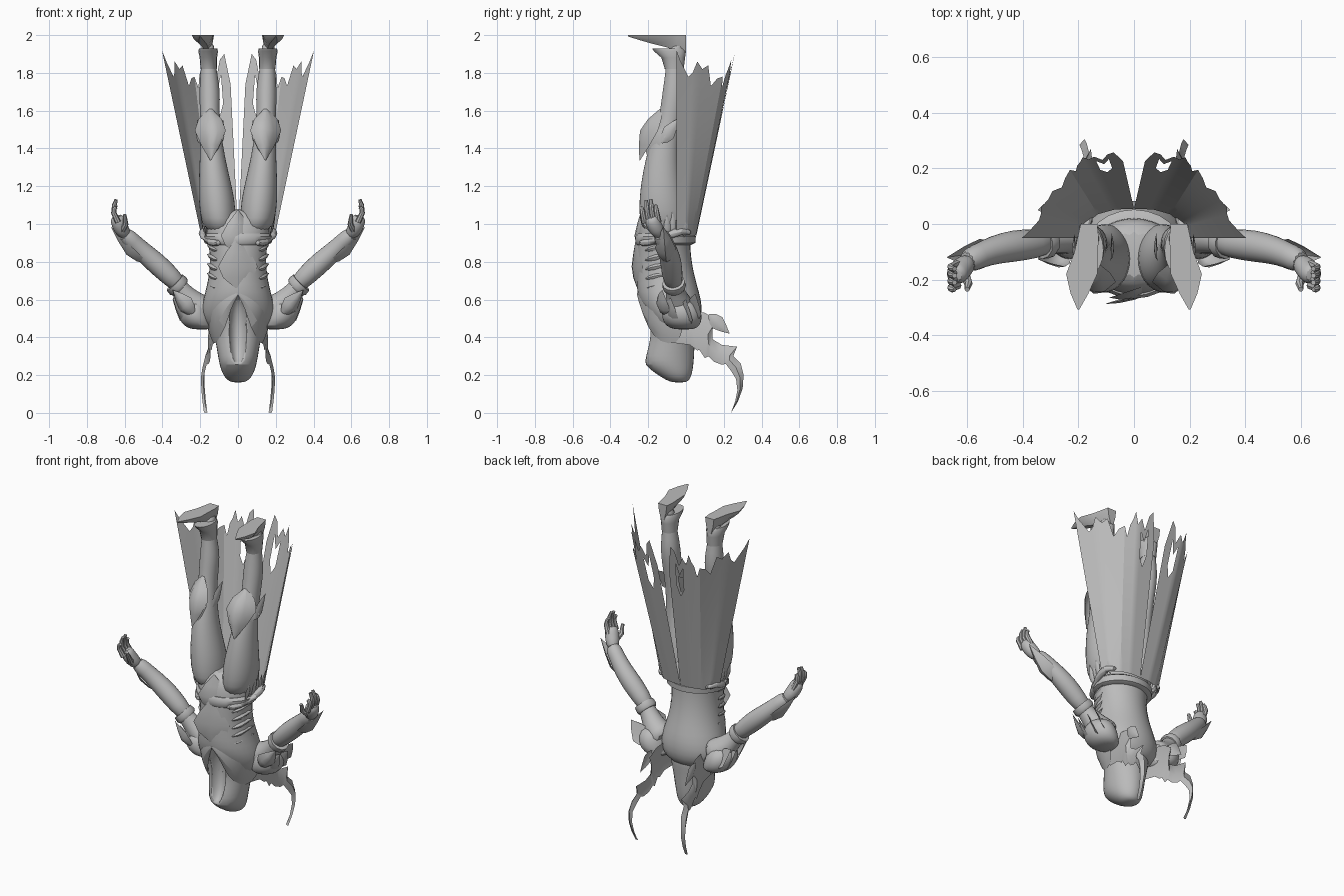
import bpy, bmesh, math, random
from mathutils import Vector

random.seed(4)
GREY = bpy.data.materials.new("stone_grey")
GREY.diffuse_color = (0.5, 0.5, 0.5, 1)


def finish(name, bm, mirror=False, subsurf=0, smooth=True, angle=40):
    bmesh.ops.recalc_face_normals(bm, faces=bm.faces)
    me = bpy.data.meshes.new(name)
    bm.to_mesh(me)
    bm.free()
    ob = bpy.data.objects.new(name, me)
    bpy.context.collection.objects.link(ob)
    me.materials.append(GREY)
    if subsurf:
        ob.modifiers.new("Smooth", 'SUBSURF').levels = subsurf
        ob.modifiers["Smooth"].render_levels = subsurf
    if mirror:
        m = ob.modifiers.new("Mirror", 'MIRROR')
        m.use_mirror_merge = False
    if smooth:
        bpy.ops.object.select_all(action='DESELECT')
        ob.select_set(True)
        bpy.context.view_layer.objects.active = ob
        bpy.ops.object.shade_smooth_by_angle(angle=math.radians(angle))
    return ob


def skin(bm, rings, cap=True):
    """Join closed rings of points into a skin."""
    vs = [[bm.verts.new(p) for p in r] for r in rings]
    n = len(vs[0])
    for a, b in zip(vs, vs[1:]):
        for i in range(n):
            bm.faces.new((a[i], a[(i + 1) % n], b[(i + 1) % n], b[i]))
    if cap:
        bm.faces.new(vs[0])
        bm.faces.new(vs[-1])


def column(name, rows, sides=16, **kw):
    """Upright loft; rows are (z, centre x, half width, front y, back y)."""
    bm = bmesh.new()
    rings = []
    for z, cx, hw, f, b in rows:
        t = [2 * math.pi * i / sides for i in range(sides)]
        rings.append([(cx + hw * math.cos(a), (f + b) / 2 + (b - f) / 2 * math.sin(a), z) for a in t])
    skin(bm, rings)
    return finish(name, bm, **kw)


def tube(name, rows, sides=12, cap=True, **kw):
    """Round loft along a path; rows are (x, y, z, radius)."""
    bm = bmesh.new()
    pts = [Vector(r[:3]) for r in rows]
    rings = []
    for i, r in enumerate(rows):
        t = (pts[min(i + 1, len(pts) - 1)] - pts[max(i - 1, 0)]).normalized()
        ref = Vector((0, 1, 0)) if abs(t.y) < 0.9 else Vector((0, 0, 1))
        u = t.cross(ref).normalized()
        v = t.cross(u)
        rings.append([pts[i] + r[3] * (u * math.cos(k * 2 * math.pi / sides) + v * math.sin(k * 2 * math.pi / sides))
                      for k in range(sides)])
    skin(bm, rings, cap)
    return finish(name, bm, **kw)


def sheet(name, rows, **kw):
    """Thin cloth from rows of points."""
    bm = bmesh.new()
    vs = [[bm.verts.new(p) for p in r] for r in rows]
    for a, b in zip(vs, vs[1:]):
        for i in range(len(a) - 1):
            bm.faces.new((a[i], a[i + 1], b[i + 1], b[i]))
    return finish(name, bm, **kw)


def leaf(name, base, tip, side, bulge, **kw):
    """Pointed plate with a raised central ridge."""
    base, tip, side, bulge = map(Vector, (base, tip, side, bulge))
    rows = []
    for t, w in ((0, 0.12), (0.2, 0.75), (0.42, 1), (0.7, 0.6), (1, 0.02)):
        c = base.lerp(tip, t)
        rows.append([c + side * w * s + bulge * w * (1 - s * s) for s in (-1, -0.5, 0, 0.5, 1)])
    return sheet(name, rows, **kw)


# Torso and hood, hollowed by the face opening
torso = column("torso", [
    (0.42, 0, 0.10, -0.15, 0.03), (0.46, 0, 0.17, -0.18, 0.07), (0.52, 0, 0.20, -0.215, 0.09),
    (0.60, 0, 0.19, -0.26, 0.085), (0.68, 0, 0.165, -0.265, 0.06), (0.78, 0, 0.15, -0.262, 0.035),
    (0.88, 0, 0.155, -0.262, 0.025), (0.96, 0, 0.175, -0.255, 0.025), (1.03, 0, 0.17, -0.24, 0.02),
    (1.08, 0, 0.09, -0.2, -0.02)], subsurf=1)
hood = column("hood", [
    (0.16, 0, 0.03, -0.07, -0.0), (0.175, 0, 0.062, -0.11, 0.02), (0.21, 0, 0.085, -0.165, 0.035),
    (0.255, 0, 0.1, -0.225, 0.042), (0.30, 0, 0.108, -0.222, 0.046), (0.36, 0, 0.118, -0.208, 0.048),
    (0.42, 0, 0.13, -0.195, 0.052), (0.50, 0, 0.145, -0.205, 0.06), (0.57, 0, 0.12, -0.24, 0.0),
    (0.61, 0, 0.05, -0.25, -0.05)], subsurf=1)
bm = bmesh.new()
bmesh.ops.create_uvsphere(bm, u_segments=20, v_segments=14, radius=1)
for v in bm.verts:
    v.co = (v.co.x * 0.055, v.co.y * 0.09 - 0.235, v.co.z * 0.185 + 0.44)
cutter = finish("face_cutter", bm)
cutter.hide_render = True
cutter.hide_set(True)
for ob in (torso, hood):
    b = ob.modifiers.new("Opening", 'BOOLEAN')
    b.object, b.solver = cutter, 'EXACT'

# Collar folds either side of the face, running into the ragged scarf tails
sheet("collar_fold", [
    [(0, -0.258, 0.64), (0, -0.262, 0.63), (0, -0.255, 0.62)],
    [(0.085, -0.24, 0.60), (0.06, -0.25, 0.56), (0.04, -0.23, 0.55)],
    [(0.135, -0.19, 0.54), (0.10, -0.215, 0.48), (0.065, -0.205, 0.45)],
    [(0.165, -0.1, 0.50), (0.145, -0.13, 0.43), (0.115, -0.14, 0.37)],
    [(0.17, 0.0, 0.52), (0.16, -0.02, 0.44), (0.13, -0.04, 0.36)]], mirror=True, subsurf=1)
TAIL = [(-0.08, 0.50, -0.06, 0.37, 0.13), (0.04, 0.54, 0.02, 0.36, 0.14), (0.10, 0.53, 0.06, 0.33, 0.145),
        (0.16, 0.49, 0.07, 0.335, 0.15), (0.14, 0.44, 0.10, 0.29, 0.15), (0.14, 0.39, 0.12, 0.30, 0.15),
        (0.19, 0.36, 0.15, 0.27, 0.155), (0.27, 0.35, 0.19, 0.255, 0.165), (0.25, 0.30, 0.21, 0.26, 0.17),
        (0.29, 0.26, 0.24, 0.22, 0.18), (0.305, 0.20, 0.265, 0.18, 0.188), (0.30, 0.13, 0.272, 0.12, 0.186),
        (0.275, 0.06, 0.26, 0.06, 0.18), (0.24, 0.003, 0.238, 0.0, 0.172)]
sheet("scarf_tail", [[(x - 0.01, a, b), (x + 0.008, (a + c) / 2, (b + d) / 2), (x - 0.005, c, d)]
                     for a, b, c, d, x in TAIL], mirror=True)
leaf("scarf_upper_shred", (0.15, 0.12, 0.52), (0.155, 0.23, 0.42), (0, 0.025, 0.03), (0.01, 0, 0), mirror=True)

# Legs, boots and feet
column("leg", [
    (0.95, 0.09, 0.08, -0.23, 0.0), (1.03, 0.105, 0.095, -0.25, 0.005), (1.12, 0.112, 0.098, -0.25, -0.005),
    (1.22, 0.123, 0.087, -0.24, -0.025), (1.35, 0.135, 0.068, -0.215, -0.04), (1.46, 0.143, 0.058, -0.18, -0.035),
    (1.54, 0.147, 0.052, -0.15, -0.025), (1.62, 0.15, 0.054, -0.135, -0.012), (1.70, 0.15, 0.056, -0.125, -0.002),
    (1.78, 0.153, 0.048, -0.113, -0.008), (1.85, 0.157, 0.038, -0.105, -0.02), (1.92, 0.16, 0.036, -0.1, -0.015),
    (1.96, 0.16, 0.034, -0.08, -0.01)], mirror=True, subsurf=1)
column("boot_cuff", [(1.82, 0.155, 0.043, -0.112, -0.012), (1.88, 0.157, 0.046, -0.13, -0.005),
                     (1.915, 0.158, 0.052, -0.17, -0.0), (1.93, 0.158, 0.048, -0.18, -0.01)], mirror=True)
bm = bmesh.new()
FOOT = [(0.0, 0.162, 0.03, 1.905), (-0.05, 0.165, 0.038, 1.91), (-0.10, 0.172, 0.042, 1.935),
        (-0.18, 0.188, 0.056, 1.955), (-0.25, 0.196, 0.032, 1.975), (-0.308, 0.2, 0.003, 1.993)]
skin(bm, [[(x - w, y, 2), (x + w, y, 2), (x + w * 0.8, y, (z + 2) / 2), (x + w * 0.35, y, z),
           (x - w * 0.35, y, z), (x - w * 0.8, y, (z + 2) / 2)] for y, x, w, z in FOOT])
finish("foot", bm, mirror=True, angle=30)

# Knee guards: front shield plus side fins
leaf("knee_guard", (0.148, -0.13, 1.61), (0.145, -0.245, 1.335), (0.082, 0.03, 0), (0, -0.065, 0.0), mirror=True)
leaf("knee_guard_lower", (0.148, -0.13, 1.55), (0.145, -0.2, 1.34), (0.075, 0.05, 0), (0, -0.05, 0), mirror=True)
for s, tag in ((1, "outer"), (-1, "inner")):
    x = 0.147 + s * 0.062
    leaf("knee_fin_" + tag, (x, -0.13, 1.43), (x + s * 0.005, -0.035, 1.56), (0, 0.025, -0.03),
         (s * 0.012, 0, 0), mirror=True)

# Arms, bracers, bands
tube("upper_arm", [(0.15, -0.02, 0.53, 0.085), (0.21, -0.03, 0.55, 0.085), (0.26, -0.045, 0.6, 0.065),
                   (0.3, -0.06, 0.65, 0.048), (0.35, -0.07, 0.71, 0.05)], mirror=True, subsurf=1)
tube("forearm", [(0.30, -0.06, 0.665, 0.045), (0.36, -0.072, 0.725, 0.056), (0.43, -0.078, 0.79, 0.06),
                 (0.50, -0.092, 0.85, 0.054), (0.56, -0.115, 0.91, 0.046), (0.61, -0.14, 0.955, 0.047)],
     mirror=True, subsurf=1)
tube("elbow_band", [(0.305, -0.06, 0.66, 0.055), (0.315, -0.062, 0.67, 0.063), (0.335, -0.066, 0.69, 0.06)], mirror=True)
leaf("bracer_plate", (0.47, -0.1, 0.79), (0.672, -0.12, 0.985), (0.0, 0.055, 0.0), (0.035, 0, -0.035), mirror=True)

# Layered shoulder plates with pointed tips
column("shoulder_cap", [(0.44, 0.19, 0.05, -0.06, 0.04), (0.46, 0.205, 0.085, -0.11, 0.075),
                        (0.50, 0.225, 0.09, -0.13, 0.088), (0.55, 0.235, 0.085, -0.13, 0.08),
                        (0.60, 0.235, 0.06, -0.1, 0.04)], mirror=True, subsurf=1)
for i, (y, z, h) in enumerate([(-0.14, 0.6, 0.07), (-0.09, 0.56, 0.04), (0.0, 0.55, 0.04), (0.055, 0.58, 0.05)]):
    leaf(f"shoulder_plate_{i + 1}", (0.23, y * 0.8, z - 0.08), (0.345, y * 0.9, z + 0.05),
         (0.03, 0.035, -0.035), (0.01, y * 0.2, -0.02), mirror=True)

# Hands
tube("palm", [(0.59, -0.13, 0.935, 0.033), (0.62, -0.16, 0.975, 0.043), (0.637, -0.18, 1.02, 0.042),
              (0.645, -0.185, 1.045, 0.03)], mirror=True, subsurf=1)
for i in range(4):
    y, top = -0.145 - 0.025 * i, (1.10, 1.13, 1.125, 1.09)[i]
    tube(f"finger_{i + 1}", [(0.635, y, 1.01, 0.016), (0.658, y - 0.01, 1.06, 0.014),
                             (0.655, y - 0.014, (1.07 + top) / 2, 0.012), (0.645, y - 0.016, top, 0.009)],
         sides=8, mirror=True)
tube("thumb", [(0.61, -0.18, 0.97, 0.019), (0.595, -0.215, 1.0, 0.015), (0.6, -0.235, 1.05, 0.009)], sides=8, mirror=True)

# Waist: belt, front tabards, hip straps and feather tufts
column("belt", [(0.89, 0, 0.155, -0.262, 0.03), (0.90, 0, 0.178, -0.268, 0.05), (0.935, 0, 0.183, -0.268, 0.052),
                (0.95, 0, 0.165, -0.258, 0.03)], sides=24)
leaf("tabard_upper", (0, -0.235, 0.84), (0, -0.235, 1.075), (0.09, 0.03, 0), (0, -0.03, 0))
leaf("tabard_lower", (0, -0.255, 0.66), (0, -0.262, 0.935), (0.105, 0.03, 0), (0, -0.015, 0))
tube("hip_strap", [(0.09, -0.25, 0.9, 0.018), (0.15, -0.19, 0.9, 0.026), (0.188, -0.1, 0.935, 0.026),
                   (0.19, -0.02, 0.97, 0.024), (0.15, 0.03, 0.95, 0.018)], sides=8, mirror=True, subsurf=1)
for i in range(6):
    y = -0.16 + 0.03 * i
    leaf(f"hip_feather_{i + 1}", (0.165, y, 0.93), (0.2 + random.uniform(-0.01, 0.01), y, 1.05 + 0.02 * (i % 2)),
         (0, 0.022, 0), (0.01, 0, 0), mirror=True)
for i in range(5):
    z = 0.66 + 0.05 * i
    leaf(f"side_lace_{i + 1}", (0.11, -0.215, z), (0.165, -0.08, z + 0.03), (0, 0, 0.022), (0.015, -0.015, 0), mirror=True)

# Split cape with a ragged hem: waist path, hem path and hem heights along its width
WAIST = [(0.0, 0.055), (0.07, 0.052), (0.13, 0.035), (0.175, 0.0), (0.195, -0.05)]
HEM = [(0.045, 0.25), (0.17, 0.245), (0.24, 0.21), (0.335, 0.06), (0.39, -0.05)]
RAG = [1.74, 1.9, 1.87, 1.78, 1.84, 1.80, 1.87, 1.82, 1.79, 1.72, 1.78, 1.77,
       1.73, 1.84, 1.82, 1.86, 1.80, 1.78, 1.82, 1.86, 1.92]


def along(path, u):
    k = min(int(u * 4), 3)
    return Vector(path[k]).lerp(Vector(path[k + 1]), u * 4 - k)


bm = bmesh.new()
grid = []
for i, top in enumerate(RAG):
    u = i / (len(RAG) - 1)
    low, high = along(WAIST, u), along(HEM, u)
    col = []
    for j in range(13):
        z = 0.94 + (top - 0.94) * j / 12
        p = low.lerp(high, (z - 0.94) / 0.92)
        col.append(bm.verts.new((max(p.x, 0.0), p.y, z)))
    grid.append(col)
for i in range(len(grid) - 1):
    for j in range(12):
        if i in (2, 3) and j in (9, 10):  # torn holes beside the slit
            continue
        bm.faces.new((grid[i][j], grid[i + 1][j], grid[i + 1][j + 1], grid[i][j + 1]))
finish("cape", bm, mirror=True, angle=25)
